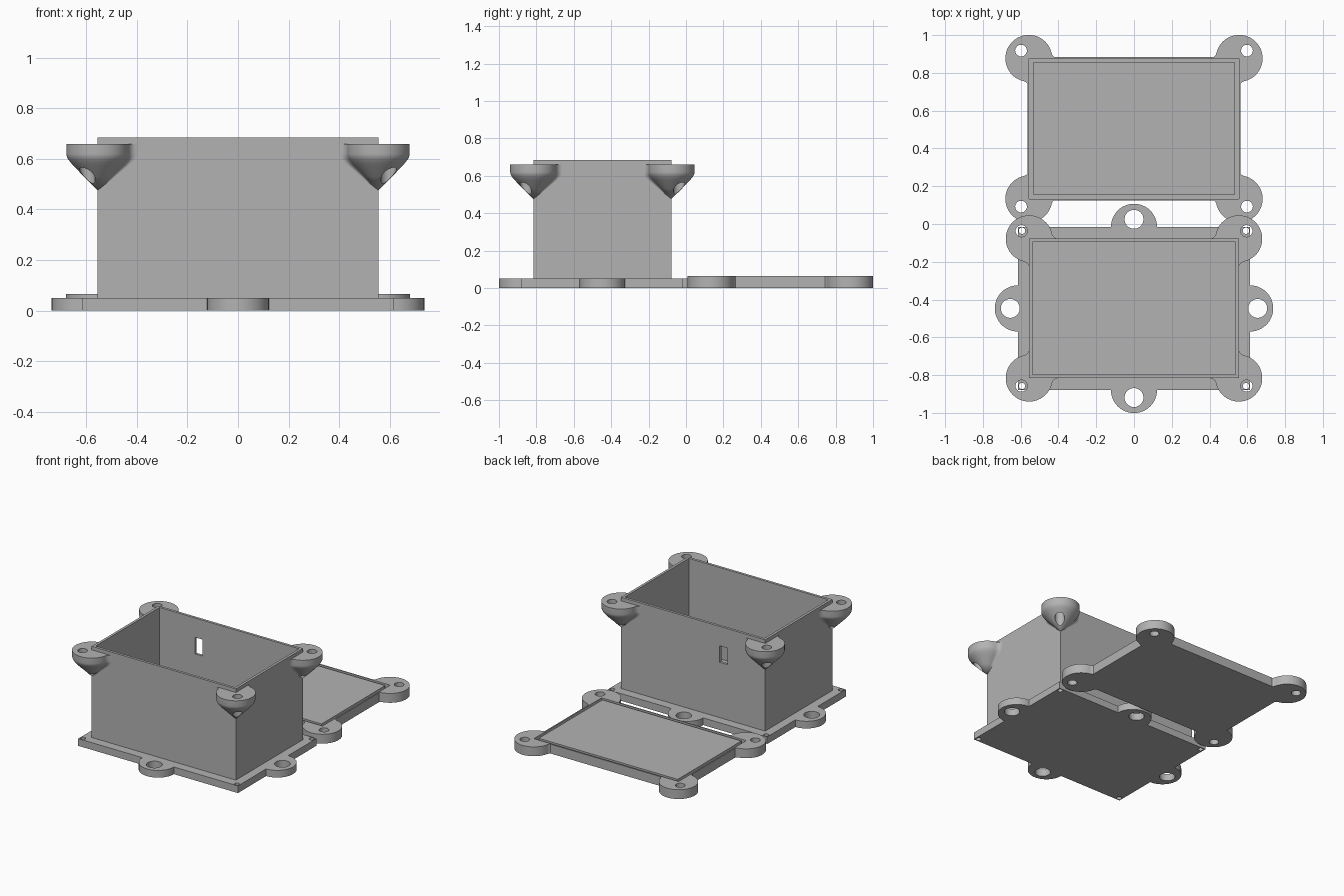
import bpy, bmesh, math
from mathutils import Matrix

cube = bpy.data.objects.get("Cube")
if cube:
    bpy.data.objects.remove(cube, do_unlink=True)

grey = bpy.data.materials.new("plain_grey")
grey.use_nodes = True
colour = (0.45, 0.45, 0.45, 1)
grey.diffuse_color = colour
grey.node_tree.nodes["Principled BSDF"].inputs["Base Color"].default_value = colour

BOX_Y, LID_Y = -0.447, 0.505        # centres of the two bodies
HX, HY = 0.555, 0.369               # half size of the box
EAR_R, FILLET, HOLE_R, HOLE_OFF = 0.124, 0.035, 0.031, 0.041
CORNERS = [(sx, sy) for sx in (-1, 1) for sy in (-1, 1)]


def finish(name, bm):
    bmesh.ops.recalc_face_normals(bm, faces=bm.faces)
    mesh = bpy.data.meshes.new(name)
    bm.to_mesh(mesh)
    bm.free()
    mesh.materials.append(grey)
    obj = bpy.data.objects.new(name, mesh)
    bpy.context.collection.objects.link(obj)
    return obj


def block(name, cx, cy, hx, hy, z0, z1):
    bm = bmesh.new()
    place = Matrix.Translation((cx, cy, (z0 + z1) / 2)) @ Matrix.Diagonal((2 * hx, 2 * hy, z1 - z0, 1))
    bmesh.ops.create_cube(bm, size=1, matrix=place)
    return finish(name, bm)


def disc(name, x, y, r, z0, z1, sides=48):
    bm = bmesh.new()
    bmesh.ops.create_cone(bm, cap_ends=True, segments=sides, radius1=r, radius2=r, depth=z1 - z0,
                          matrix=Matrix.Translation((x, y, (z0 + z1) / 2)))
    return finish(name, bm)


def select_only(obj):
    bpy.ops.object.select_all(action='DESELECT')
    obj.select_set(True)
    bpy.context.view_layer.objects.active = obj


def combine(obj, others, operation):
    """Boolean each helper into the part, then discard the helper."""
    select_only(obj)
    for other in others:
        mod = obj.modifiers.new("cut", 'BOOLEAN')
        mod.operation, mod.solver, mod.object = operation, 'EXACT', other
        other.hide_render = True
        bpy.ops.object.modifier_apply(modifier=mod.name)
        bpy.data.objects.remove(other, do_unlink=True)


def smooth(obj):
    select_only(obj)
    bpy.ops.object.shade_smooth_by_angle(angle=math.radians(30))


def ear_outline(inset):
    """Round lug about a corner at the origin, filleted into both walls."""
    reach = math.sqrt((EAR_R + FILLET) ** 2 - FILLET ** 2)
    tangent = math.atan2(-FILLET, reach)
    pts = []
    for i in range(9):                           # fillet from wall to lug
        a = math.pi / 2 + (math.pi / 2 + tangent) * i / 8
        pts.append((reach + FILLET * math.cos(a), -FILLET + FILLET * math.sin(a)))
    end = -1.5 * math.pi - tangent
    for i in range(1, 41):                       # outer arc
        a = tangent + (end - tangent) * i / 40
        pts.append((EAR_R * math.cos(a), EAR_R * math.sin(a)))
    pts += [(y, x) for x, y in reversed(pts[:8])]
    if inset:
        pts += [(inset, reach), (inset, inset), (reach, inset)]
    else:
        pts.append((0, 0))
    return pts


def ear(name, sx, sy, hx, hy, cy, profile, inset=0.0):
    """Stack scaled copies of the lug outline; a zero scale closes to a tip."""
    bm = bmesh.new()
    outline = ear_outline(inset)
    ox, oy = sx * hx, cy + sy * hy
    rings = []
    for z, s in profile:
        if s == 0:
            rings.append([bm.verts.new((ox, oy, z))])
        else:
            rings.append([bm.verts.new((ox - sx * x * s, oy - sy * y * s, z)) for x, y in outline])
    n = len(outline)
    for low, high in zip(rings, rings[1:]):
        for i in range(n):
            j = (i + 1) % n
            if len(low) == 1:
                bm.faces.new((low[0], high[j], high[i]))
            else:
                bm.faces.new((low[i], low[j], high[j], high[i]))
    bm.faces.new(rings[-1])
    if len(rings[0]) > 1:
        bm.faces.new(rings[0])
    obj = finish(name, bm)
    # screw hole
    hole = disc("hole", ox + sx * HOLE_OFF, oy + sy * HOLE_OFF, HOLE_R, -0.1, 0.8, 32)
    combine(obj, [hole], 'DIFFERENCE')
    smooth(obj)
    return obj


# Base plate with four mounting tabs
PX, PY, THICK = 0.615, 0.432, 0.05
base = block("base_plate", 0, BOX_Y, PX, PY, 0, THICK)
sides = [(1, 0), (-1, 0), (0, 1), (0, -1)]
combine(base, [disc("tab", dx * PX, BOX_Y + dy * PY, 0.122, 0, THICK) for dx, dy in sides], 'UNION')
holes = [disc("hole", dx * (PX + 0.04), BOX_Y + dy * (PY + 0.04), 0.05, -0.1, 0.1) for dx, dy in sides]
holes += [disc("hole", sx * 0.593, BOX_Y + sy * 0.411, 0.017, -0.1, 0.1, 24) for sx, sy in CORNERS]
combine(base, holes, 'DIFFERENCE')
smooth(base)

# Open box with thin walls and a small window in the back
WALL = 0.018
walls = block("box_walls", 0, BOX_Y, HX, HY, THICK - 0.01, 0.685)
combine(walls, [block("cavity", 0, BOX_Y, HX - WALL, HY - WALL, THICK, 0.8),
                block("window", -0.235, BOX_Y + HY, 0.03, 0.1, 0.435, 0.55)], 'DIFFERENCE')

# Conical screw lugs at the top corners of the box
lug_profile = [(0.476, 0), (0.53, 0.44), (0.575, 0.79), (0.588, 0.88),
               (0.6, 0.95), (0.611, 0.99), (0.62, 1), (0.66, 1)]
for i, (sx, sy) in enumerate(CORNERS):
    ear(f"box_lug_{i + 1}", sx, sy, HX, HY, BOX_Y, lug_profile, WALL / 2)

# Lid lying behind, with a groove that takes the box rim
LID_Z = 0.065
lid = block("lid_plate", 0, LID_Y, 0.565, 0.38, 0, LID_Z)
groove = block("groove", 0, LID_Y, 0.557, 0.372, LID_Z - 0.025, 0.2)
combine(groove, [block("core", 0, LID_Y, 0.535, 0.35, -0.1, 0.3)], 'DIFFERENCE')
combine(lid, [groove], 'DIFFERENCE')
for i, (sx, sy) in enumerate(CORNERS):
    ear(f"lid_lug_{i + 1}", sx, sy, 0.557, 0.372, LID_Y, [(0, 1), (LID_Z, 1)])
